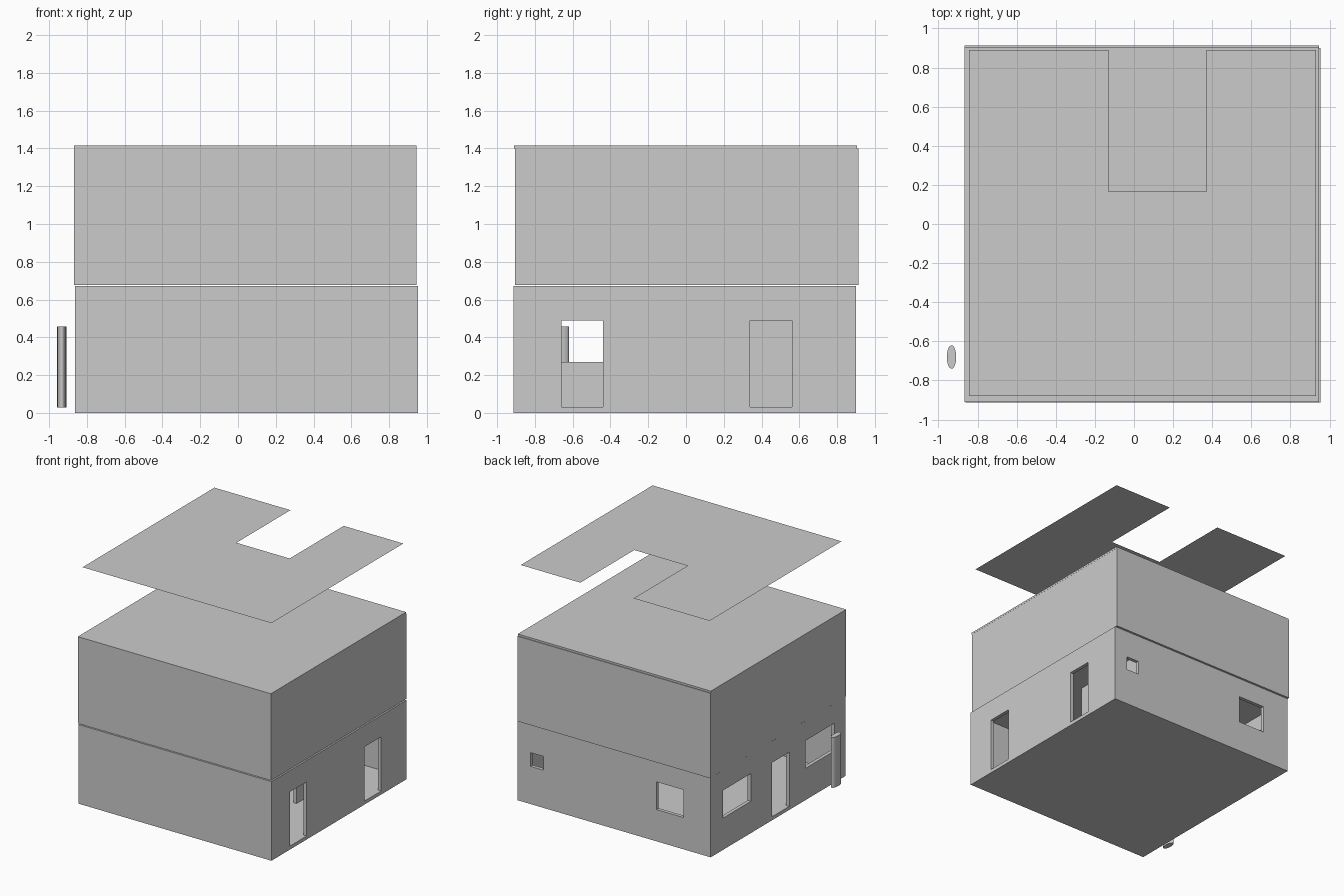
import bpy, bmesh, math
from mathutils import Matrix, Vector

old = bpy.data.objects.get("Cube")
if old:
    bpy.data.objects.remove(old, do_unlink=True)

# Single plain grey material
GREY = (0.6, 0.6, 0.6, 1)
grey = bpy.data.materials.new("plain_grey")
grey.use_nodes = True
grey.diffuse_color = GREY
for node in grey.node_tree.nodes:
    if node.type == 'BSDF_PRINCIPLED':
        node.inputs["Base Color"].default_value = GREY


def add_object(name, bm):
    mesh = bpy.data.meshes.new(name)
    bm.to_mesh(mesh)
    bm.free()
    mesh.materials.append(grey)
    obj = bpy.data.objects.new(name, mesh)
    bpy.context.collection.objects.link(obj)
    return obj


def box(name, x, y, z):
    """Box from (low, high) pairs along each axis."""
    bm = bmesh.new()
    size = [b - a for a, b in (x, y, z)]
    mid = [(a + b) / 2 for a, b in (x, y, z)]
    bmesh.ops.create_cube(bm, size=1, matrix=Matrix.Translation(mid) @ Matrix.Diagonal((*size, 1)))
    return add_object(name, bm)


def cut(target, x, y, z):
    """Subtract a box and discard the cutter."""
    cutter = box("cutter", x, y, z)
    cutter.hide_render = True
    mod = target.modifiers.new("opening", 'BOOLEAN')
    mod.operation, mod.solver, mod.object = 'DIFFERENCE', 'EXACT', cutter
    bpy.context.view_layer.objects.active = target
    bpy.ops.object.modifier_apply(modifier=mod.name)
    bpy.data.objects.remove(cutter, do_unlink=True)


# Ground storey: hollow shell with floor and ceiling
X0, X1, Y0, Y1 = -0.862, 0.953, -0.912, 0.9
WALL, FLOOR, CEILING, TOP = 0.03, 0.03, 0.645, 0.672
shell = box("ground_storey", (X0, X1), (Y0, Y1), (0, TOP))
cut(shell, (X0 + WALL, X1 - WALL), (Y0 + WALL, Y1 - WALL), (FLOOR, CEILING))

# Openings in the side walls and the back wall
door = (FLOOR, 0.49)
window = (0.27, 0.505)
left_wall = (X1 - 0.06, X1 + 0.1)
right_wall = (X0 - 0.1, X0 + 0.06)
back_wall = (Y1 - 0.06, Y1 + 0.1)
for y in ((-0.66, -0.44), (0.34, 0.56)):
    cut(shell, left_wall, y, door)
cut(shell, right_wall, (-0.155, 0.075), door)
for y in ((-0.76, -0.37), (0.36, 0.735)):
    cut(shell, right_wall, y, window)
cut(shell, (-0.607, -0.353), back_wall, window)
cut(shell, (0.71, 0.83), back_wall, (0.32, 0.437))

# Inner partition behind the small window
box("partition", (0.52, 0.55), (0, Y1 - WALL), (FLOOR, CEILING))

# Upper storey and flat roof
box("upper_storey", (-0.868, 0.945), (-0.905, 0.912), (0.677, 1.4))
box("roof_slab", (-0.868, 0.946), (-0.91, 0.906), (1.4, 1.416))

# Oval post beside the right wall
bm = bmesh.new()
bmesh.ops.create_cone(bm, cap_ends=True, segments=32, radius1=1, radius2=1, depth=1,
                      matrix=Matrix.Translation((-0.933, -0.68, 0.243))
                      @ Matrix.Diagonal((0.024, 0.06, 0.427, 1)))
post = add_object("oval_post", bm)
for o in bpy.context.selected_objects:
    o.select_set(False)
post.select_set(True)
bpy.context.view_layer.objects.active = post
bpy.ops.object.shade_smooth_by_angle(angle=math.radians(30))

# Floating sheet with a rear notch
outline = [(-0.845, -0.88), (0.93, -0.88), (0.93, 0.89), (0.37, 0.89),
           (0.37, 0.165), (-0.13, 0.165), (-0.13, 0.89), (-0.845, 0.89)]
bm = bmesh.new()
bm.faces.new([bm.verts.new(Vector((x, y, 2))) for x, y in outline])
add_object("notched_sheet", bm)
